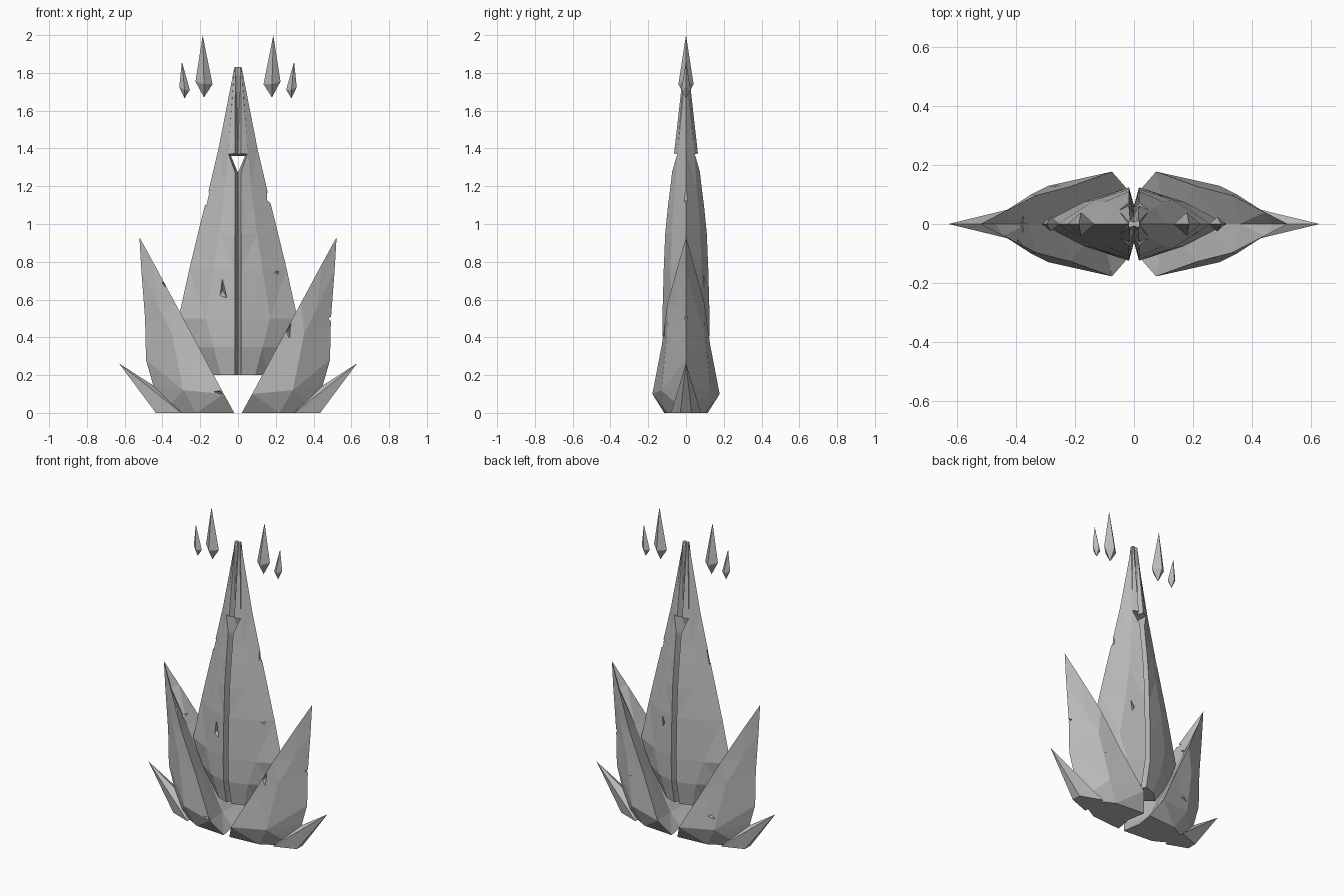
import bpy, bmesh
from mathutils import Vector, Matrix

cube = bpy.data.objects.get("Cube")
if cube:
    bpy.data.objects.remove(cube, do_unlink=True)

stone = bpy.data.materials.new("grey stone")
stone.use_nodes = True
GREY = (0.5, 0.5, 0.5, 1)
stone.diffuse_color = GREY
stone.node_tree.nodes["Principled BSDF"].inputs["Base Color"].default_value = GREY


def finish(name, bm):
    bmesh.ops.recalc_face_normals(bm, faces=bm.faces)
    mesh = bpy.data.meshes.new(name)
    bm.to_mesh(mesh)
    bm.free()
    mesh.materials.append(stone)
    ob = bpy.data.objects.new(name, mesh)
    bpy.context.collection.objects.link(ob)
    return ob


def loft(name, rings, side=1):
    """Skin closed rings of points; side=-1 mirrors in x."""
    bm = bmesh.new()
    loops = [[bm.verts.new((x * side, y, z)) for x, y, z in r] for r in rings]
    n = len(loops[0])
    for a, b in zip(loops, loops[1:]):
        for i in range(n):
            j = (i + 1) % n
            bm.faces.new((a[i], a[j], b[j], b[i]))
    bm.faces.new(loops[0])
    bm.faces.new(loops[-1])
    bmesh.ops.remove_doubles(bm, verts=bm.verts, dist=0.0005)
    bmesh.ops.triangulate(bm, faces=bm.faces)
    return finish(name, bm)


def hull(name, points, side=1):
    bm = bmesh.new()
    for x, y, z in points:
        bm.verts.new((x * side, y, z))
    bmesh.ops.convex_hull(bm, input=bm.verts)
    return finish(name, bm)


def cut(ob, cutter):
    mod = ob.modifiers.new("cut", "BOOLEAN")
    mod.operation, mod.solver, mod.object = "DIFFERENCE", "EXACT", cutter
    bpy.context.view_layer.objects.active = ob
    bpy.ops.object.modifier_apply(modifier=mod.name)
    bpy.data.objects.remove(cutter, do_unlink=True)


def chip(ob, centre, size, tilt=0):
    """Knock a pointed sliver out of a surface."""
    w, d, h = size
    pts = [(-w, 0, -.4 * h), (w, 0, -h), (.3 * w, 0, h), (0, -d, 0), (0, d, 0)]
    rot = Matrix.Rotation(tilt, 3, "Y")
    cut(ob, hull("cutter", [rot @ Vector(p) + Vector(centre) for p in pts]))


# Central spire: grooved lens section, rows of (z, depth, mid x, mid y, edge x)
LIP = 0.017
spire_rows = [
    (.2, .09, .09, .065, .16), (.35, .122, .13, .085, .26),
    (.5, .125, .17, .075, .315), (.76, .118, .13, .083, .258),
    (.95, .11, .10, .075, .212), (1.1, .095, .08, .066, .175),
    (1.2, .082, .07, .056, .15), (1.4, .06, .05, .043, .103),
    (1.83, .012, .018, .008, .019)]
rings = []
for z, d, mx, my, ex in spire_rows:
    q = [(0, d * .5), (min(LIP, ex * .7), d), (mx, my), (ex, 0)]
    half = q + [(x, -y) for x, y in q[-2::-1]]
    rings.append([(x, y, z) for x, y in half + [(-x, y) for x, y in half[-2:0:-1]]])
spire = loft("central_spire", rings)

# Flared triangular window through the spire
tri = [(-.05, 1.37), (.05, 1.37), (0, 1.25)]
window = [[(x * s, y, 1.335 + (z - 1.335) * s) for x, z in tri]
          for y, s in ((-.12, 1.4), (0, .75), (.12, 1.4))]
cut(spire, loft("cutter", window))

for centre, size, tilt in [
        ((-.08, -.1, .65), (.02, .03, .06), -.15), ((.21, -.05, .745), (.02, .03, .025), .5),
        ((.16, 0, 1.14), (.012, .05, .04), -.3), ((-.165, 0, 1.14), (.012, .05, .05), .3),
        ((.09, .085, .7), (.018, .03, .05), .2)]:
    chip(spire, centre, size, tilt)

# Side petals: rows of inner fold, rim, mid facet and outer ridge
petal_rows = [
    [(.04, 0, 0), (.02, .115, 0), (.22, .1, 0), (.4, 0, 0)],
    [(.11, 0, .08), (.075, .178, .1), (.29, .13, .12), (.45, 0, .15)],
    [(.25, 0, .35), (.214, .128, .36), (.35, .1, .42), (.487, 0, .28)],
    [(.36, 0, .57), (.332, .098, .58), (.42, .055, .56), (.492, 0, .5)],
    [(.47, 0, .77), (.445, .04, .79), (.475, .022, .78), (.512, 0, .76)],
    [(.522, 0, .93)] * 4]

for side, label in ((1, "left"), (-1, "right")):
    rings = [r + [(x, -y, z) for x, y, z in r[2:0:-1]] for r in petal_rows]
    petal = loft(label + "_petal", rings, side)
    if side > 0:
        chips = [((.27, -.115, .44), (.012, .03, .045), .2), ((.38, -.085, .12), (.025, .03, .01), 0),
                 ((.49, 0, .5), (.02, .03, .015), .5), ((.31, .09, .3), (.03, .03, .012), .4)]
    else:
        chips = [((-.1, -.165, .11), (.03, .03, .012), .2), ((-.39, -.07, .69), (.015, .03, .02), .4),
                 ((-.27, .12, .2), (.03, .04, .012), -.3), ((-.38, 0, .62), (.01, .05, .02), .5)]
    for c in chips:
        chip(petal, *c)

    # Low outer thorn
    hull(label + "_thorn", [(.63, 0, .262), (.435, .03, 0), (.435, -.03, 0), (.3, .08, 0),
                            (.3, -.08, 0), (.41, 0, .12)], side)

    # Floating shards: centre x, tip x, top, waist, bottom, half width, half depth
    for name, cx, tx, top, waist, low, w, d in (
            ("large", .18, .187, 2, 1.74, 1.67, .045, .04),
            ("small", .283, .297, 1.86, 1.71, 1.665, .028, .025)):
        hull(f"{label}_{name}_shard", [
            (tx, 0, top), (cx, 0, low), (cx - w, 0, waist), (cx + w, 0, waist + .015),
            (cx, d, waist), (cx, -d, waist)], side)
